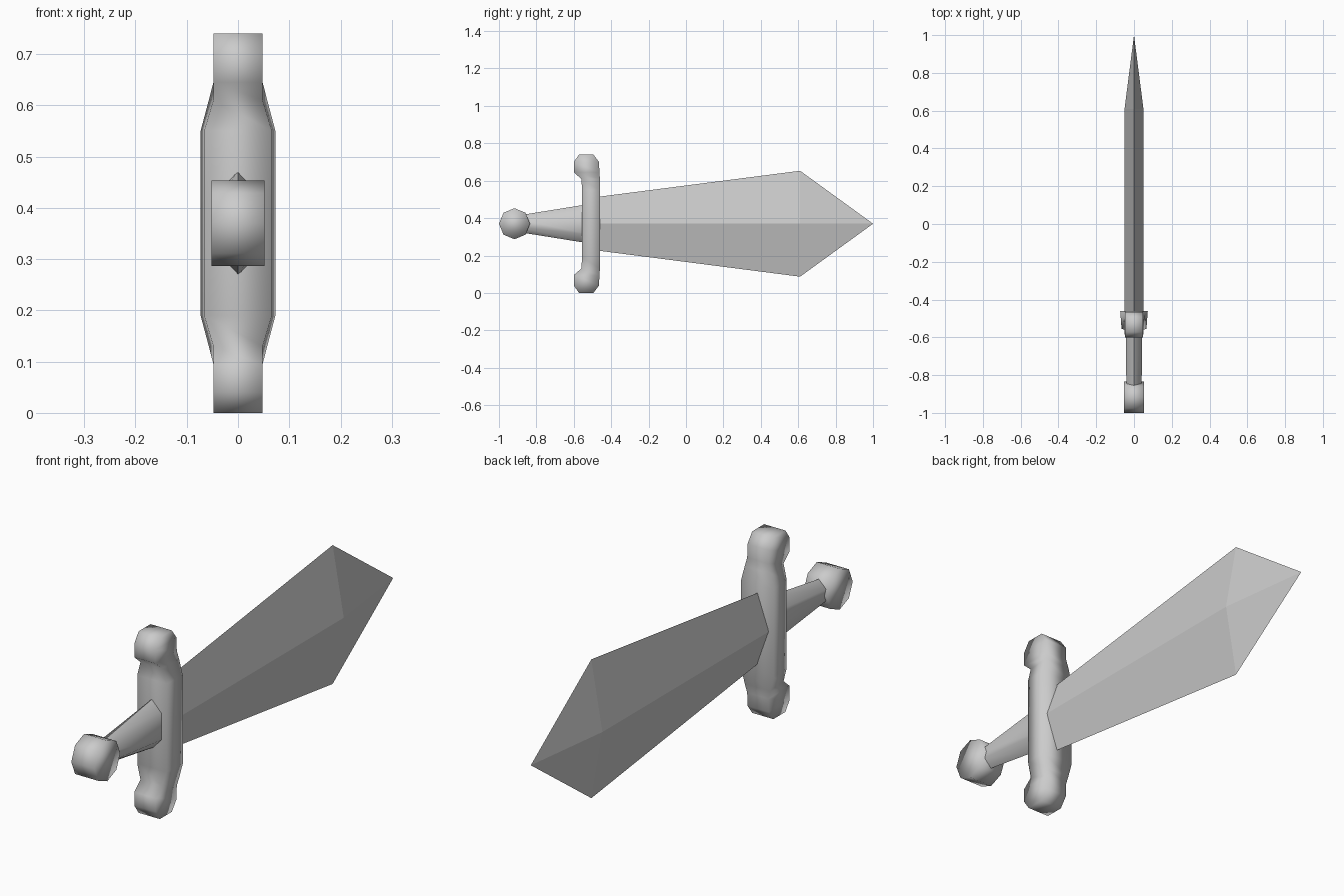
import bpy
import math

cube = bpy.data.objects.get("Cube")
if cube:
    bpy.data.objects.remove(cube, do_unlink=True)

MID = 0.37  # height of the sword's axis

grey = bpy.data.materials.new("plain_grey")
grey.use_nodes = True
grey.diffuse_color = (0.6, 0.6, 0.6, 1)
grey.node_tree.nodes["Principled BSDF"].inputs["Base Color"].default_value = (0.6, 0.6, 0.6, 1)


def loft(name, rings, smooth, tip=None):
    """Skin equal rings of points, closing with caps or a pointed tip."""
    n = len(rings[0])
    verts = [p for ring in rings for p in ring]
    faces = [tuple(range(n))]
    for r in range(len(rings) - 1):
        a, b = r * n, (r + 1) * n
        for i in range(n):
            j = (i + 1) % n
            faces.append((a + j, a + i, b + i, b + j))
    last = (len(rings) - 1) * n
    if tip:
        verts.append(tip)
        faces += [(last + (i + 1) % n, last + i, len(verts) - 1) for i in range(n)]
    else:
        faces.append(tuple(range(last + n - 1, last - 1, -1)))
    mesh = bpy.data.meshes.new(name)
    mesh.from_pydata(verts, [], faces)
    mesh.materials.append(grey)
    obj = bpy.data.objects.new(name, mesh)
    bpy.context.collection.objects.link(obj)
    # make all normals point outwards
    bpy.ops.object.select_all(action='DESELECT')
    obj.select_set(True)
    bpy.context.view_layer.objects.active = obj
    bpy.ops.object.mode_set(mode='EDIT')
    bpy.ops.mesh.select_all(action='SELECT')
    bpy.ops.mesh.normals_make_consistent(inside=False)
    bpy.ops.object.mode_set(mode='OBJECT')
    if smooth:
        bpy.ops.object.shade_smooth()
    return obj


# Blade: diamond section that flares, then closes to a point
def diamond(y, half_x, half_z):
    return [(half_x, y, MID), (0, y, MID + half_z),
            (-half_x, y, MID), (0, y, MID - half_z)]


loft("blade", [diamond(-0.5, 0.05, 0.14), diamond(0.61, 0.05, 0.283)],
     False, tip=(0, 1, MID))


# Grip: six-sided and tapering towards the pommel
def hexagon(y, half_x, half_z, shoulder):
    return [(half_x, y, MID + shoulder), (0, y, MID + half_z),
            (-half_x, y, MID + shoulder), (-half_x, y, MID - shoulder),
            (0, y, MID - half_z), (half_x, y, MID - shoulder)]


grip = loft("grip", [hexagon(-0.88, 0.04, 0.047, 0.02),
                     hexagon(-0.5, 0.045, 0.108, 0.06)], False)
bpy.ops.object.shade_smooth_by_angle(angle=math.radians(65))

# Pommel: eight-sided drum lying across the sword
angles = [i * math.tau / 8 for i in range(8)]
loft("pommel", [[(x, -0.917 + 0.083 * math.cos(a), MID + 0.083 * math.sin(a))
                 for a in angles] for x in (-0.052, 0.052)], True)

# Guard: upper half stations (height from axis, front y, back y,
# front half width, back half width), mirrored below
stations = [
    (0.18, -0.555, -0.46, 0.066, 0.073),
    (0.24, -0.56, -0.46, 0.048, 0.057),
    (0.275, -0.6, -0.463, 0.048, 0.048),
    (0.33, -0.6, -0.465, 0.048, 0.048),
    (0.37, -0.572, -0.495, 0.048, 0.048),
]
mirrored = [(-s[0],) + s[1:] for s in reversed(stations)]
loft("guard", [[(-wf, f, MID + h), (wf, f, MID + h), (wb, b, MID + h), (-wb, b, MID + h)]
               for h, f, b, wf, wb in mirrored + stations], True)
